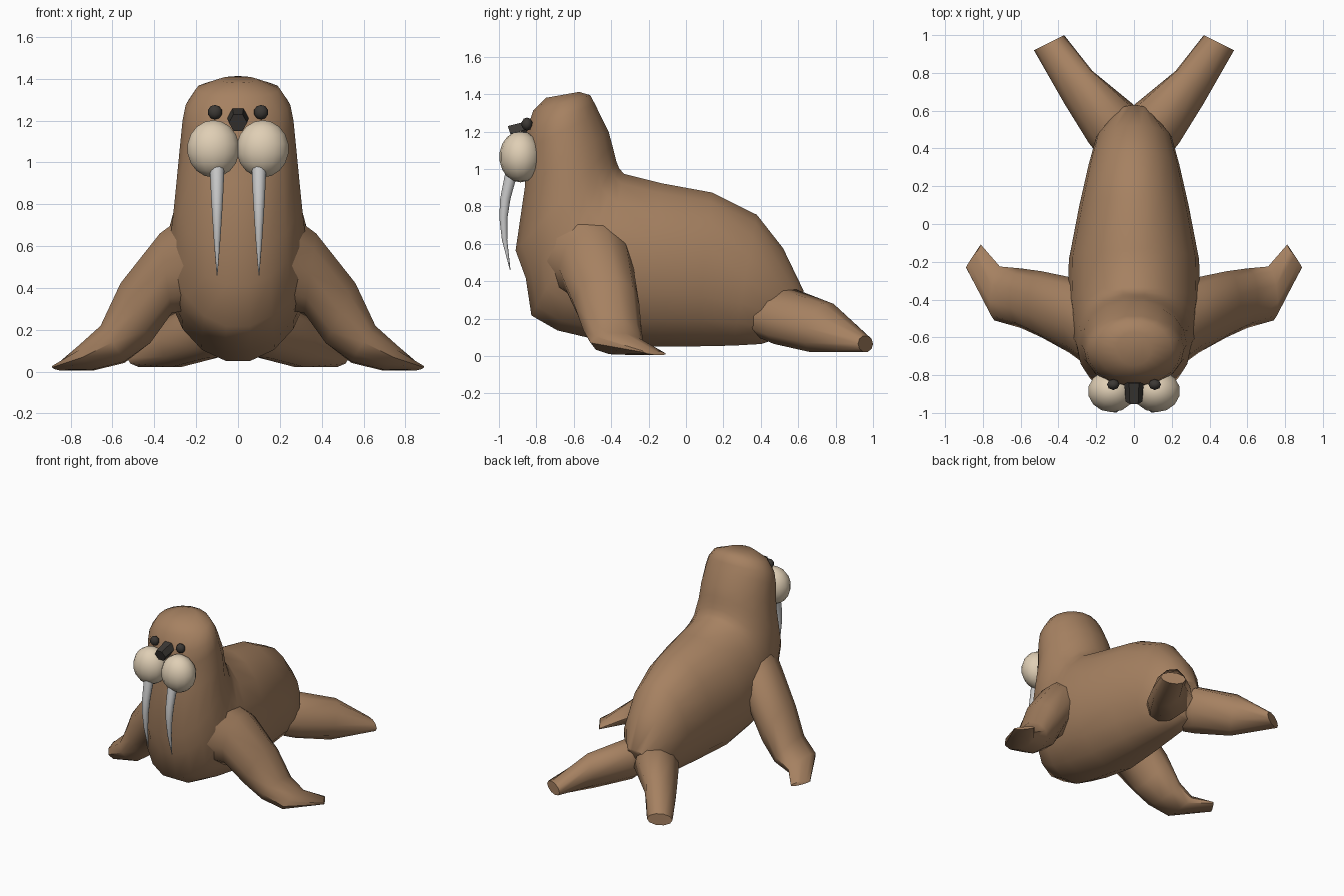
import bpy, bmesh, math
from mathutils import Vector

if "Cube" in bpy.data.objects:
    bpy.data.objects.remove(bpy.data.objects["Cube"])


def material(name, rgb):
    m = bpy.data.materials.new(name)
    m.diffuse_color = (*rgb, 1)
    m.use_nodes = True
    m.node_tree.nodes["Principled BSDF"].inputs["Base Color"].default_value = m.diffuse_color
    return m


HIDE = material("brown_hide", (0.38, 0.22, 0.12))
CREAM = material("cream", (0.74, 0.62, 0.46))
DARK = material("dark", (0.045, 0.04, 0.035))


def smooth(ob, mat, angle=50):
    if mat:
        ob.data.materials.append(mat)
    bpy.ops.object.select_all(action='DESELECT')
    bpy.context.view_layer.objects.active = ob
    ob.select_set(True)
    bpy.ops.object.shade_smooth_by_angle(angle=math.radians(angle))
    return ob


def loft(name, rings, sides, mat, mirror=1):
    """Skin elliptical rings, each given as (centre, half axis a, half axis b)."""
    bm = bmesh.new()
    loops = []
    for c, a, b in rings:
        c, a, b = Vector(c), Vector(a), Vector(b)
        loop = []
        for i in range(sides):
            t = 2 * math.pi * i / sides
            p = c + a * math.cos(t) + b * math.sin(t)
            loop.append(bm.verts.new((p.x * mirror, p.y, p.z)))
        loops.append(loop)
    for l0, l1 in zip(loops, loops[1:]):
        for i in range(sides):
            j = (i + 1) % sides
            bm.faces.new((l0[i], l0[j], l1[j], l1[i]))
    bm.faces.new(loops[0])
    bm.faces.new(loops[-1])
    bmesh.ops.recalc_face_normals(bm, faces=bm.faces)
    me = bpy.data.meshes.new(name)
    bm.to_mesh(me)
    bm.free()
    ob = bpy.data.objects.new(name, me)
    bpy.context.collection.objects.link(ob)
    return smooth(ob, mat)


def ball(name, loc, scale, mat, seg, rings):
    bpy.ops.mesh.primitive_uv_sphere_add(segments=seg, ring_count=rings, radius=1, location=loc)
    ob = bpy.context.object
    ob.name = name
    ob.scale = scale
    return smooth(ob, mat)


# Body, neck and head: back point (y, z), belly point (y, z), half width
body = [
    ((0.63, 0.35), (0.52, 0.10), 0.10), ((0.52, 0.58), (0.40, 0.06), 0.20),
    ((0.38, 0.76), (0.25, 0.05), 0.24), ((0.14, 0.88), (0.05, 0.045), 0.29),
    ((-0.13, 0.93), (-0.25, 0.045), 0.345), ((-0.33, 0.98), (-0.52, 0.09), 0.35),
    ((-0.355, 1.01), (-0.69, 0.13), 0.34), ((-0.37, 1.05), (-0.83, 0.21), 0.325),
    ((-0.38, 1.09), (-0.86, 0.41), 0.31), ((-0.39, 1.13), (-0.915, 0.56), 0.30),
    ((-0.41, 1.20), (-0.865, 0.90), 0.28), ((-0.46, 1.30), (-0.865, 1.10), 0.265),
    ((-0.485, 1.35), (-0.855, 1.20), 0.25), ((-0.51, 1.395), (-0.82, 1.31), 0.20),
    ((-0.57, 1.412), (-0.75, 1.38), 0.09),
]
rings = []
for (ty, tz), (by, bz), w in body:
    rings.append(((0, (ty + by) / 2, (tz + bz) / 2), (w, 0, 0), (0, (ty - by) / 2, (tz - bz) / 2)))
loft("body", rings, 18, HIDE)


def cross(front, rear, half_b):
    f, r = Vector(front), Vector(rear)
    return ((f + r) / 2, (f - r) / 2, half_b)


# Flipper rings: front edge, rear edge, half thickness direction
fore = [
    cross((0.18, -0.80, 0.54), (0.18, -0.32, 0.54), (0.05, 0, 0.24)),
    cross((0.345, -0.68, 0.47), (0.345, -0.28, 0.47), (0.03, 0, 0.20)),
    cross((0.49, -0.60, 0.28), (0.49, -0.25, 0.28), (0.075, 0, 0.15)),
    cross((0.60, -0.55, 0.14), (0.60, -0.235, 0.12), (0.06, 0, 0.09)),
    cross((0.74, -0.51, 0.07), (0.71, -0.225, 0.06), (0.035, 0, 0.06)),
    cross((0.89, -0.23, 0.02), (0.81, -0.11, 0.015), (0.01, -0.02, 0.013)),
]
hind = [
    cross((0.17, 0.34, 0.22), (0.0, 0.50, 0.22), (0, 0, 0.13)),
    cross((0.24, 0.43, 0.20), (0.0, 0.63, 0.22), (0, 0.03, 0.15)),
    cross((0.37, 0.64, 0.15), (0.22, 0.81, 0.15), (0, 0.04, 0.135)),
    cross((0.53, 0.92, 0.065), (0.37, 1.0, 0.065), (0.0, 0.0, 0.045)),
]
# Tusk rings: centre y, z, radius
tusk = [(-0.92, 1.03, 0.037), (-0.94, 0.95, 0.034), (-0.966, 0.84, 0.029),
        (-0.976, 0.74, 0.023), (-0.97, 0.62, 0.015), (-0.94, 0.46, 0.002)]

for s, side in ((1, "left"), (-1, "right")):
    loft("front_flipper_" + side, fore, 10, HIDE, s)
    loft("rear_flipper_" + side, hind, 10, HIDE, s)
    loft("tusk_" + side, [((0.10, y, z), (r, 0, 0), (0, r, 0)) for y, z, r in tusk], 10, None, s)
    ball("muzzle_" + side, (s * 0.118, -0.885, 1.065), (0.128, 0.113, 0.137), CREAM, 14, 9)
    ball("eye_" + side, (s * 0.11, -0.85, 1.24), (0.035, 0.03, 0.035), DARK, 8, 5)

# Nose: short tapered plug above the muzzle
loft("nose", [((0, -0.94, 1.19), (0.044, 0, 0), (0, -0.015, 0.045)),
              ((0, -0.83, 1.215), (0.052, 0, 0), (0, -0.015, 0.048))], 6, DARK)
